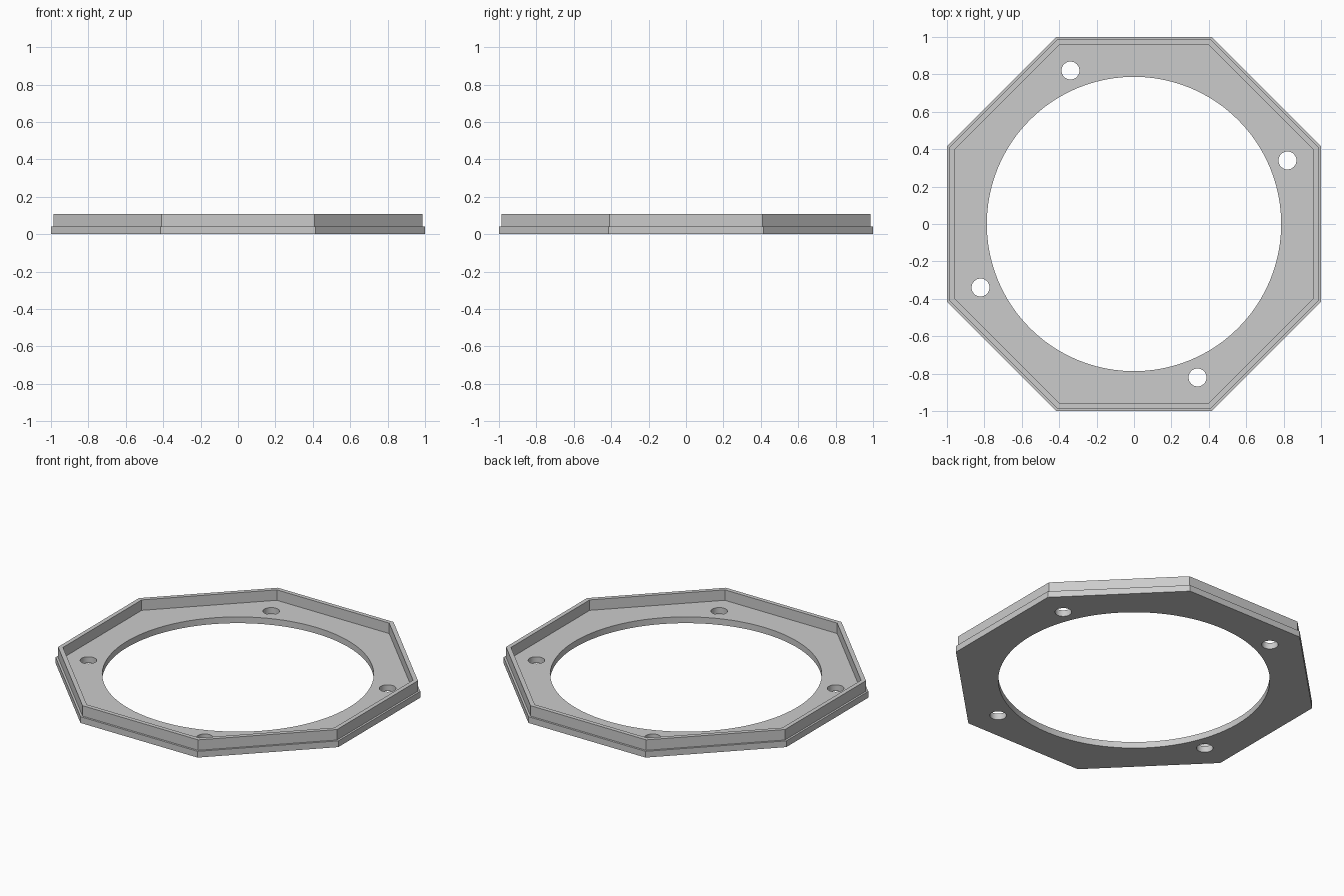
import bpy, bmesh, math

if "Cube" in bpy.data.objects:
    bpy.data.objects.remove(bpy.data.objects["Cube"])

grey = bpy.data.materials.new("light grey")
grey.diffuse_color = (0.6, 0.6, 0.6, 1)
grey.use_nodes = True
grey.node_tree.nodes["Principled BSDF"].inputs["Base Color"].default_value = grey.diffuse_color

# Octagonal tray: stepped outer edge, thin rim, flat recessed floor (apothem, z)
profile = [(1, 0), (1, 0.04), (0.987, 0.04), (0.987, 0.107), (0.96, 0.107), (0.96, 0.04)]
bm = bmesh.new()
rings = []
for apothem, z in profile:
    r = apothem / math.cos(math.pi / 8)
    angles = [math.pi / 8 + i * math.pi / 4 for i in range(8)]
    rings.append([bm.verts.new((r * math.cos(a), r * math.sin(a), z)) for a in angles])
for low, high in zip(rings, rings[1:]):
    for i in range(8):
        j = (i + 1) % 8
        bm.faces.new((low[i], low[j], high[j], high[i]))
bm.faces.new(rings[0][::-1])
bm.faces.new(rings[-1])
bmesh.ops.recalc_face_normals(bm, faces=bm.faces)
mesh = bpy.data.meshes.new("octagonal_frame")
bm.to_mesh(mesh)
bm.free()
frame = bpy.data.objects.new("octagonal_frame", mesh)
bpy.context.collection.objects.link(frame)
mesh.materials.append(grey)


def cut_hole(x, y, radius, sides):
    """Cut a round vertical hole through the floor."""
    bpy.ops.mesh.primitive_cylinder_add(vertices=sides, radius=radius, depth=0.6, location=(x, y, 0))
    cutter = bpy.context.object
    cutter.name = "hole_cutter"
    cutter.hide_render = True
    cutter.data.materials.append(grey)
    mod = frame.modifiers.new("hole", 'BOOLEAN')
    mod.operation = 'DIFFERENCE'
    mod.solver = 'EXACT'
    mod.object = cutter
    bpy.context.view_layer.objects.active = frame
    bpy.ops.object.modifier_apply(modifier=mod.name)
    bpy.data.objects.remove(cutter)


# Large central opening and four screw holes
cut_hole(0, 0, 0.787, 96)
for k in range(4):
    a = math.radians(22.5 + 90 * k)
    cut_hole(0.888 * math.cos(a), 0.888 * math.sin(a), 0.048, 32)

# Smooth hole walls, crisp edges elsewhere
bpy.ops.object.select_all(action='DESELECT')
frame.select_set(True)
bpy.context.view_layer.objects.active = frame
bpy.ops.object.shade_smooth_by_angle(angle=math.radians(30))
